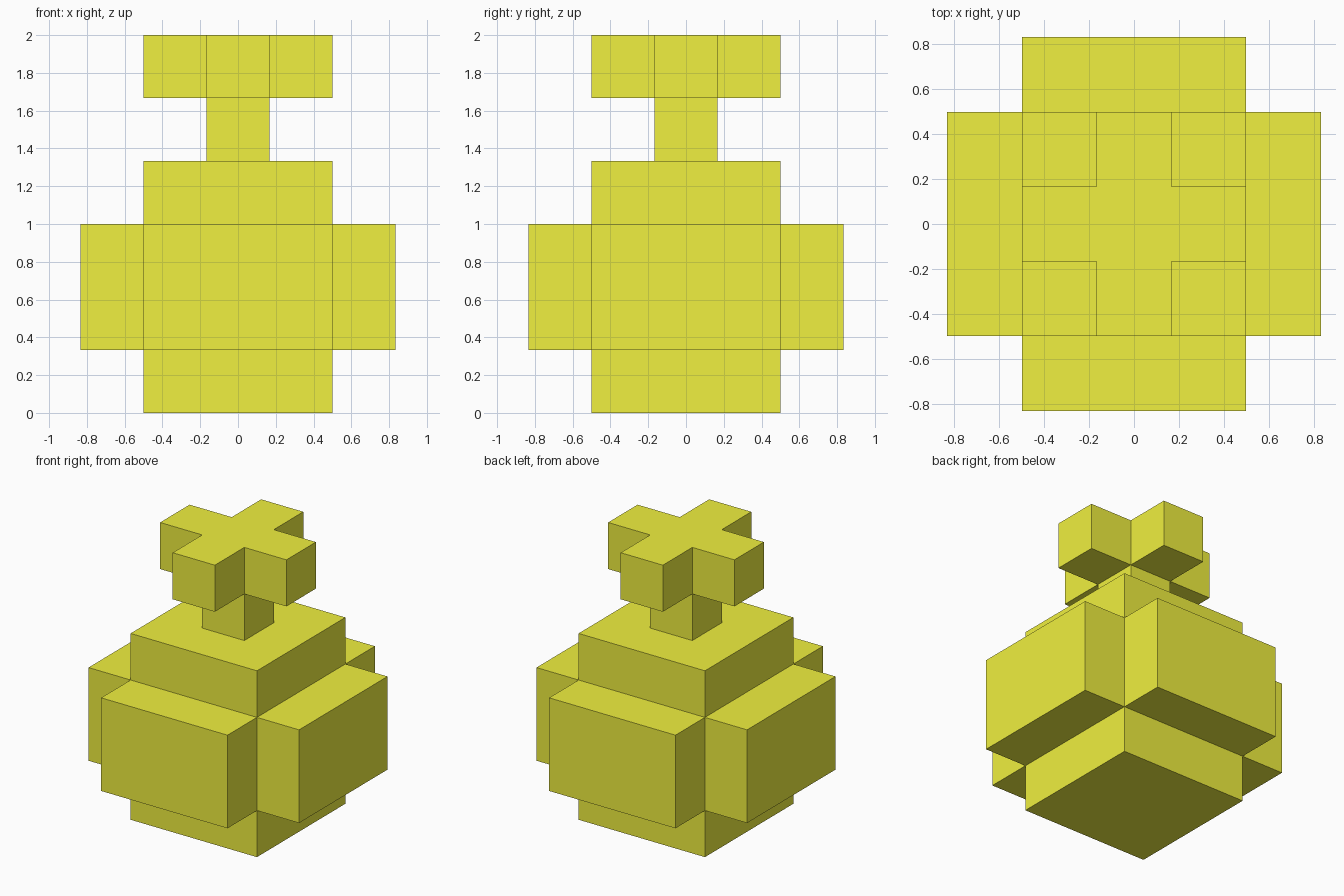
import bpy
import bmesh

if "Cube" in bpy.data.objects:
    bpy.data.objects.remove(bpy.data.objects["Cube"])

U = 1 / 3  # block unit

yellow = bpy.data.materials.new("yellow")
yellow.diffuse_color = (0.87, 0.87, 0.05, 1)
yellow.use_nodes = True
yellow.node_tree.nodes["Principled BSDF"].inputs["Base Color"].default_value = yellow.diffuse_color


def flared_column(name, half, levels, flared_band):
    """Square column through the z levels; one band's four sides push out by one unit."""
    bm = bmesh.new()
    corners = [(-half, -half), (half, -half), (half, half), (-half, half)]
    rings = [[bm.verts.new((x, y, z)) for x, y in corners] for z in levels]
    bm.faces.new(rings[0][::-1])
    bm.faces.new(rings[-1])
    panels = []
    for band, (low, high) in enumerate(zip(rings, rings[1:])):
        for i in range(4):
            j = (i + 1) % 4
            face = bm.faces.new((low[i], low[j], high[j], high[i]))
            if band == flared_band:
                panels.append(face)
    bm.normal_update()
    for face in bmesh.ops.extrude_discrete_faces(bm, faces=panels)["faces"]:
        face.normal_update()
        bmesh.ops.translate(bm, verts=face.verts[:], vec=face.normal * U)
    bm.normal_update()
    mesh = bpy.data.meshes.new(name)
    bm.to_mesh(mesh)
    bm.free()
    mesh.materials.append(yellow)
    obj = bpy.data.objects.new(name, mesh)
    bpy.context.collection.objects.link(obj)
    return obj


# Wide body with four side panels
flared_column("body", 1.5 * U, [0, U, 3 * U, 4 * U], 1)
# Narrow neck topped by a plus-shaped cap
flared_column("neck_and_cross_cap", 0.5 * U, [4 * U, 5 * U, 6 * U], 1)
